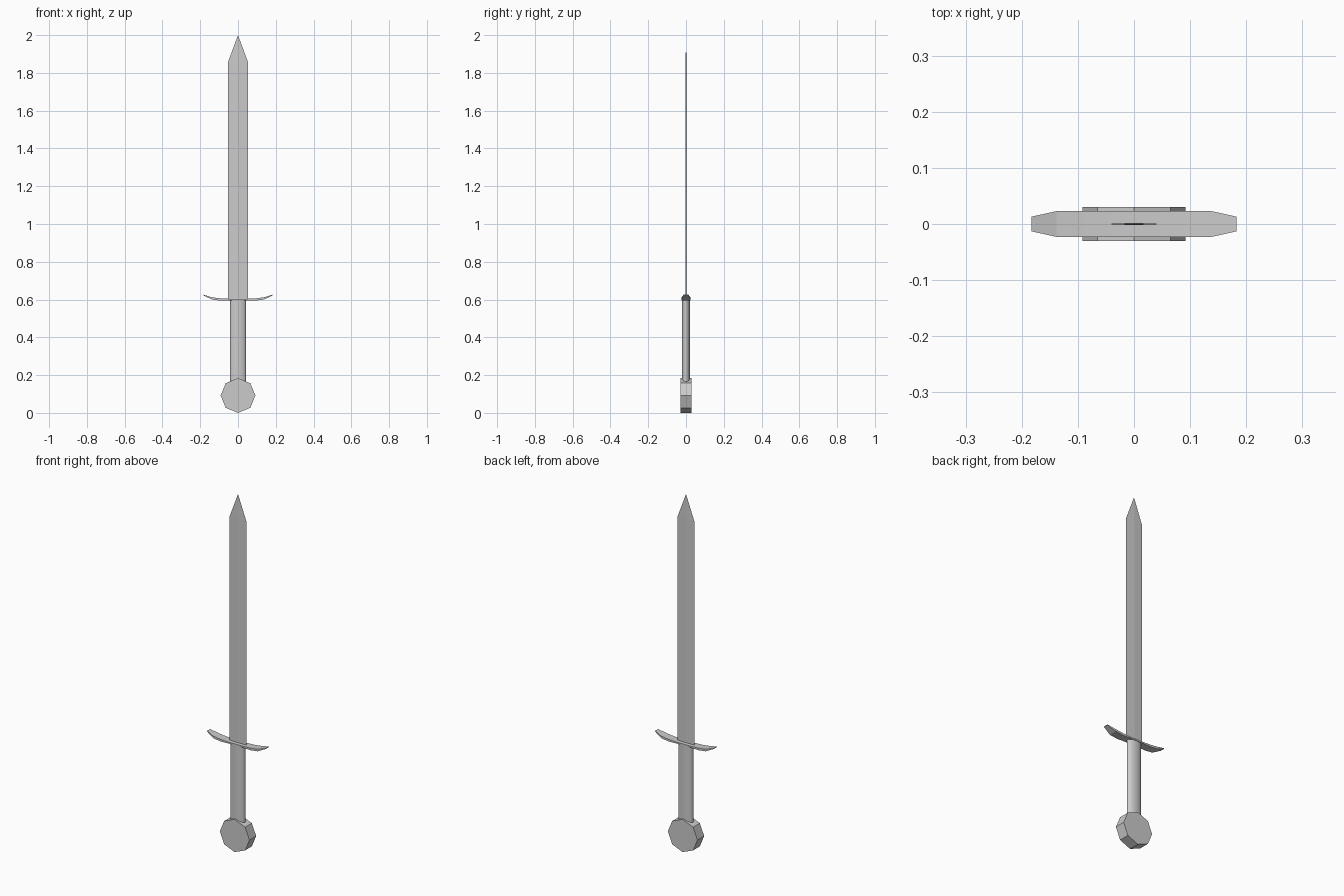
import bpy, bmesh, math

if "Cube" in bpy.data.objects:
    bpy.data.objects.remove(bpy.data.objects["Cube"])


def make_object(name, bm):
    bmesh.ops.recalc_face_normals(bm, faces=bm.faces)
    mesh = bpy.data.meshes.new(name)
    bm.to_mesh(mesh)
    bm.free()
    ob = bpy.data.objects.new(name, mesh)
    bpy.context.collection.objects.link(ob)
    return ob


def loft(name, rings, tip=None):
    """Skin closed rings of points, capping the ends (last one to a tip if given)."""
    bm = bmesh.new()
    loops = [[bm.verts.new(p) for p in ring] for ring in rings]
    n = len(loops[0])
    for a, b in zip(loops, loops[1:]):
        for i in range(n):
            j = (i + 1) % n
            bm.faces.new((a[i], a[j], b[j], b[i]))
    bm.faces.new(loops[0])
    if tip:
        t = bm.verts.new(tip)
        for i in range(n):
            bm.faces.new((loops[-1][i], loops[-1][(i + 1) % n], t))
    else:
        bm.faces.new(loops[-1])
    return make_object(name, bm)


# blade: very thin diamond section running up to a point
def blade_ring(z):
    return [(-0.052, 0, z), (0, -0.002, z), (0.052, 0, z), (0, 0.002, z)]


loft("blade", [blade_ring(0.60), blade_ring(1.86)], (0, 0, 2.0))

# crossguard: upswept arms, stations are (x, half depth, bottom z, top z)
half = [(0.045, 0.023, 0.596, 0.604), (0.09, 0.023, 0.594, 0.606),
        (0.138, 0.023, 0.600, 0.612), (0.183, 0.013, 0.622, 0.626)]
stations = [(-x, d, b, t) for x, d, b, t in reversed(half)] + half
loft("crossguard", [[(x, -d, b), (x, d, b), (x, d, t), (x, -d, t)]
                    for x, d, b, t in stations])


# grip: smooth oval cylinder
def oval(z):
    angles = [2 * math.pi * i / 32 for i in range(32)]
    return [(0.043 * math.cos(a), 0.022 * math.sin(a), z) for a in angles]


grip = loft("grip", [oval(0.165), oval(0.60)])
bpy.context.view_layer.objects.active = grip
grip.select_set(True)
bpy.ops.object.shade_smooth_by_angle(angle=math.radians(40))

# pommel: octagonal disc facing forward
bpy.ops.mesh.primitive_cylinder_add(vertices=8, radius=0.092, depth=0.06,
                                    location=(0, 0, 0.092),
                                    rotation=(math.pi / 2, 0, 0))
bpy.context.object.name = "pommel"
